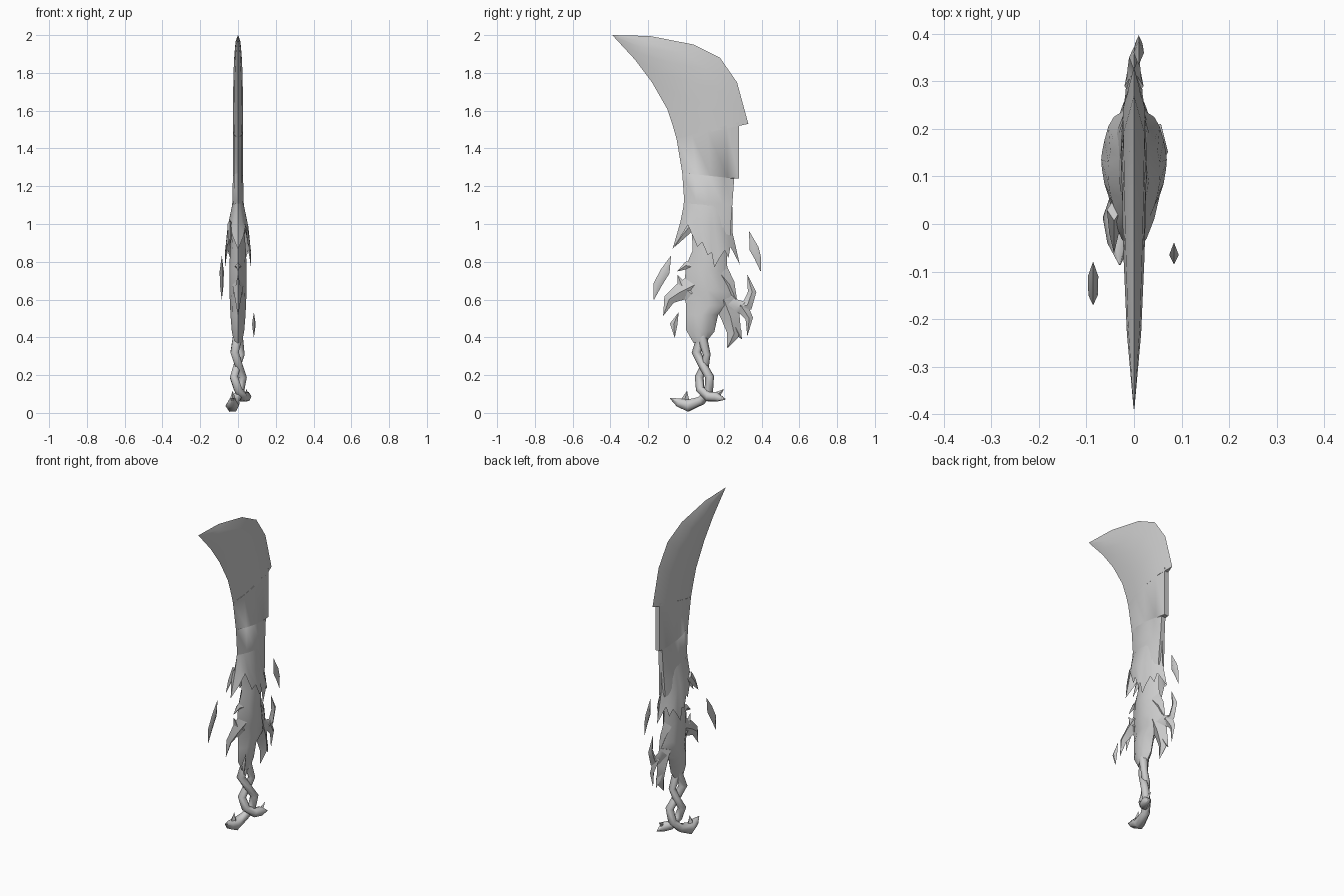
import bpy, bmesh, math
from mathutils import Vector

cube = bpy.data.objects.get("Cube")
if cube:
    bpy.data.objects.remove(cube)

grey = bpy.data.materials.new("plain_grey")
grey.use_nodes = True
grey.diffuse_color = (0.6, 0.6, 0.6, 1)
grey.node_tree.nodes["Principled BSDF"].inputs["Base Color"].default_value = (0.6, 0.6, 0.6, 1)

LENS = [(0, 0), (0.25, 0.75), (0.5, 1), (0.77, 0.85), (1, 0)]
SPINE = [(0, 0), (0.25, 0.75), (0.5, 1), (0.8, 0.9), (1, 0.5)]
DIAMOND = [(0, 0), (0.5, 1), (1, 0)]


def finish(name, bm, angle=50):
    bmesh.ops.remove_doubles(bm, verts=bm.verts, dist=0.0005)
    bmesh.ops.recalc_face_normals(bm, faces=bm.faces)
    mesh = bpy.data.meshes.new(name)
    bm.to_mesh(mesh)
    bm.free()
    mesh.materials.append(grey)
    obj = bpy.data.objects.new(name, mesh)
    bpy.context.collection.objects.link(obj)
    bpy.ops.object.select_all(action='DESELECT')
    obj.select_set(True)
    bpy.context.view_layer.objects.active = obj
    bpy.ops.object.shade_smooth_by_angle(angle=math.radians(angle))
    return obj


def loft(name, rows, section, x=0.0):
    """Skin rows of (front y, front z, back y, back z, half thickness)."""
    bm = bmesh.new()
    around = section + [(t, -w) for t, w in reversed(section) if w > 0]
    rings = []
    for fy, fz, by, bz, h in rows:
        rings.append([bm.verts.new((x + w * h, fy + (by - fy) * t, fz + (bz - fz) * t))
                      for t, w in around])
    n = len(around)
    for a, b in zip(rings, rings[1:]):
        for i in range(n):
            j = (i + 1) % n
            bm.faces.new((a[i], a[j], b[j], b[i]))
    bm.faces.new(rings[0])
    bm.faces.new(rings[-1])
    bmesh.ops.dissolve_degenerate(bm, dist=0.0005, edges=bm.edges)
    return finish(name, bm)


def spike(name, path, thick, x=0.0):
    """Flat tapering flame along (y, z, width) points."""
    pts = [Vector(p[:2]) for p in path]
    widest = max(p[2] for p in path)
    rows = []
    for i, p in enumerate(pts):
        d = (pts[min(i + 1, len(pts) - 1)] - pts[max(i - 1, 0)]).normalized()
        side = Vector((-d.y, d.x)) * path[i][2] / 2
        a, b = p - side, p + side
        rows.append((a.x, a.y, b.x, b.y, thick * path[i][2] / widest))
    return loft(name, rows, DIAMOND, x)


def tube(name, path):
    """Round strand along (x, y, z, radius) points."""
    curve = bpy.data.curves.new(name, 'CURVE')
    curve.dimensions = '3D'
    curve.bevel_depth = 1
    curve.bevel_resolution = 1
    curve.use_fill_caps = True
    line = curve.splines.new('POLY')
    line.points.add(len(path) - 1)
    for p, (x, y, z, r) in zip(line.points, path):
        p.co = (x, y, z, 1)
        p.radius = r
    curve.materials.append(grey)
    obj = bpy.data.objects.new(name, curve)
    bpy.context.collection.objects.link(obj)


# Blade: swept tip, then stepped lower length
loft("blade_tip", [
    (-.39, 2, -.385, 2, .001), (-.27, 1.87, -.19, 1.995, .015),
    (-.18, 1.75, .04, 1.95, .022), (-.1, 1.61, .18, 1.88, .025),
    (-.07, 1.52, .27, 1.75, .026), (-.05, 1.45, .33, 1.53, .027)], LENS)
loft("blade_body", [
    (-.05, 1.45, .28, 1.54, .027), (-.02, 1.27, .28, 1.24, .027),
    (-.02, 1.27, .255, 1.24, .027), (-.01, 1.13, .245, 1.1, .03),
    (-.015, 1.08, .24, 1.03, .036), (.01, 1, .235, .94, .042)], SPINE)

# Flared torn collar: both sides share one jagged hem
hem = [(-.072, .865), (-.03, .93), (.01, .995), (.06, .88), (.085, .905), (.115, .835),
       (.135, .85), (.15, .77), (.175, .815), (.205, .86), (.225, .82), (.235, .88), (.285, .785)]
bm = bmesh.new()
for s in (-1, 1):
    rows = []
    for i, (y, z) in enumerate(hem):
        t = i / (len(hem) - 1)
        bulge = math.sin(math.pi * t) ** 0.7
        top = bm.verts.new((s * .031 * bulge, -.01 + .255 * t, 1.11 - .02 * t))
        mid = bm.verts.new((s * .055 * bulge, -.03 + .275 * t, 1.01 - .05 * t))
        rows.append((top, mid, bm.verts.new((s * .069 * bulge, y, z))))
    for a, b in zip(rows, rows[1:]):
        for k in (0, 1):
            bm.faces.new((a[k], a[k + 1], b[k + 1], b[k]))
finish("torn_collar", bm)
spike("collar_side_spike", [(.03, 1, .06), (-.02, .94, .04), (-.06, .88, .002)], .015, -.042)

# Grip core
loft("grip_core", [
    (.03, 1, .22, 1, .03), (.035, .86, .215, .86, .042), (.0, .78, .22, .74, .046),
    (-.01, .66, .24, .64, .046), (0, .57, .25, .57, .042), (0, .52, .17, .52, .04),
    (.0, .44, .15, .43, .033), (.04, .37, .11, .38, .022)], LENS)

# Flame spikes around the grip
spike("front_flame", [(.05, .68, .12), (-.03, .64, .09), (-.09, .6, .06), (-.12, .515, .002)], .03)
spike("front_flame_upper", [(.03, .63, .1), (-.02, .67, .055), (-.045, .73, .002)], .025)
spike("front_collar_flame", [(.06, .77, .08), (0, .78, .04), (-.045, .75, .002)], .025)
spike("back_flame_shoulder", [(.18, .74, .1), (.23, .68, .06), (.265, .6, .01)], .03)
spike("back_flame_horn", [(.2, .58, .13), (.27, .56, .08), (.325, .57, .06),
                          (.35, .64, .045), (.325, .73, .002)], .03)
spike("back_flame_drop", [(.29, .57, .07), (.335, .5, .04), (.325, .41, .002)], .02)
spike("back_flame_low", [(.2, .6, .12), (.235, .51, .1), (.255, .42, .075), (.22, .345, .004)], .035)
spike("back_flame_low_point", [(.24, .5, .06), (.275, .43, .04), (.295, .39, .002)], .022)

# Two twisted strands ending in claws
tube("front_strand", [
    (.0, .09, .42, .028), (-.018, .055, .32, .025), (.005, .09, .25, .023),
    (.025, .125, .19, .024), (.01, .12, .11, .024), (-.015, .08, .065, .026),
    (-.03, .01, .038, .036), (-.03, -.04, .055, .026), (-.03, -.085, .078, .002)])
tube("back_strand", [
    (.0, .08, .42, .028), (.018, .11, .31, .02), (-.005, .1, .25, .022),
    (-.022, .07, .19, .024), (.0, .075, .125, .024), (.025, .12, .085, .028),
    (.045, .16, .085, .028), (.055, .21, .072, .002)])
spike("front_claw_tip", [(.01, .04, .06), (-.005, .075, .04), (.005, .115, .002)], .022, -.028)
spike("back_claw_tip", [(.15, .08, .05), (.17, .1, .03), (.2, .125, .002)], .018, .045)

# Loose shards floating beside the grip
spike("front_shard", [(-.08, .83, .002), (-.11, .75, .05), (-.15, .68, .045), (-.17, .6, .002)], .011, -.086)
spike("low_shard", [(-.04, .53, .002), (-.065, .47, .04), (-.06, .4, .002)], .01, .084)
spike("back_shard", [(.335, .96, .002), (.36, .87, .05), (.38, .82, .035), (.395, .75, .002)], .011, .01)
